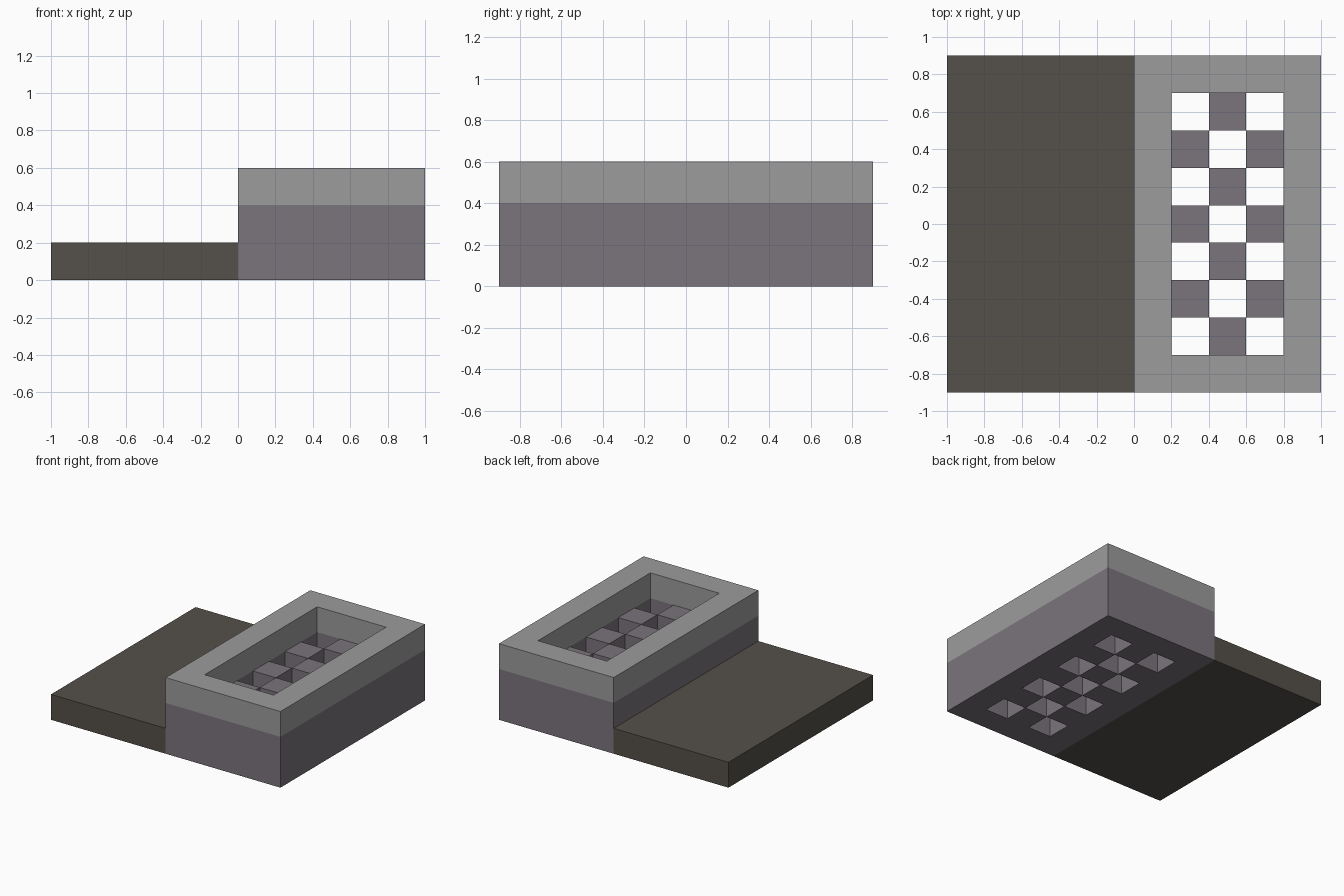
import bpy
import bmesh

if "Cube" in bpy.data.objects:
    bpy.data.objects.remove(bpy.data.objects["Cube"], do_unlink=True)

CELL = 0.2          # every part sits on this grid
COLS, ROWS = 5, 9   # footprint of the raised block, in cells


def material(name, rgb):
    mat = bpy.data.materials.new(name)
    mat.use_nodes = True
    mat.diffuse_color = (*rgb, 1)
    mat.node_tree.nodes["Principled BSDF"].inputs["Base Color"].default_value = (*rgb, 1)
    return mat


def add_part(name, cells, origin, z0, z1, mat):
    """Extrude a set of grid cells from z0 to z1, with walls only on open sides."""
    bm = bmesh.new()
    corners = [(0, 0), (1, 0), (1, 1), (0, 1)]
    neighbours = [(0, -1), (1, 0), (0, 1), (-1, 0)]

    def quad(points):
        bm.faces.new([bm.verts.new((origin[0] + i * CELL, origin[1] + j * CELL, z))
                      for i, j, z in points])

    for i, j in sorted(cells):
        ring = [(i + a, j + b) for a, b in corners]
        quad([(*p, z1) for p in ring])
        quad([(*p, z0) for p in reversed(ring)])
        for k, (di, dj) in enumerate(neighbours):
            if (i + di, j + dj) not in cells:
                p, q = ring[k], ring[(k + 1) % 4]
                quad([(*p, z0), (*q, z0), (*q, z1), (*p, z1)])
    bmesh.ops.remove_doubles(bm, verts=bm.verts, dist=0.0001)
    mesh = bpy.data.meshes.new(name)
    bm.to_mesh(mesh)
    bm.free()
    mesh.materials.append(mat)
    obj = bpy.data.objects.new(name, mesh)
    bpy.context.collection.objects.link(obj)
    return obj


brown = material("dark brown", (0.091, 0.082, 0.069))
mauve = material("mauve grey", (0.197, 0.175, 0.200))
grey = material("light grey", (0.332, 0.332, 0.332))

block = {(i, j) for i in range(COLS) for j in range(ROWS)}
border = {(i, j) for i, j in block if i in (0, COLS - 1) or j in (0, ROWS - 1)}
grate = {(i, j) for i, j in block - border if (i + j) % 2}

# Low slab on the right
add_part("low_slab", block, (-1, -0.9), 0, 0.2, brown)
# Raised base with a checkered grate of through holes
add_part("grate_base", border | grate, (0, -0.9), 0, 0.4, mauve)
# Open rim on top of the base
add_part("top_rim", border, (0, -0.9), 0.4, 0.6, grey)
